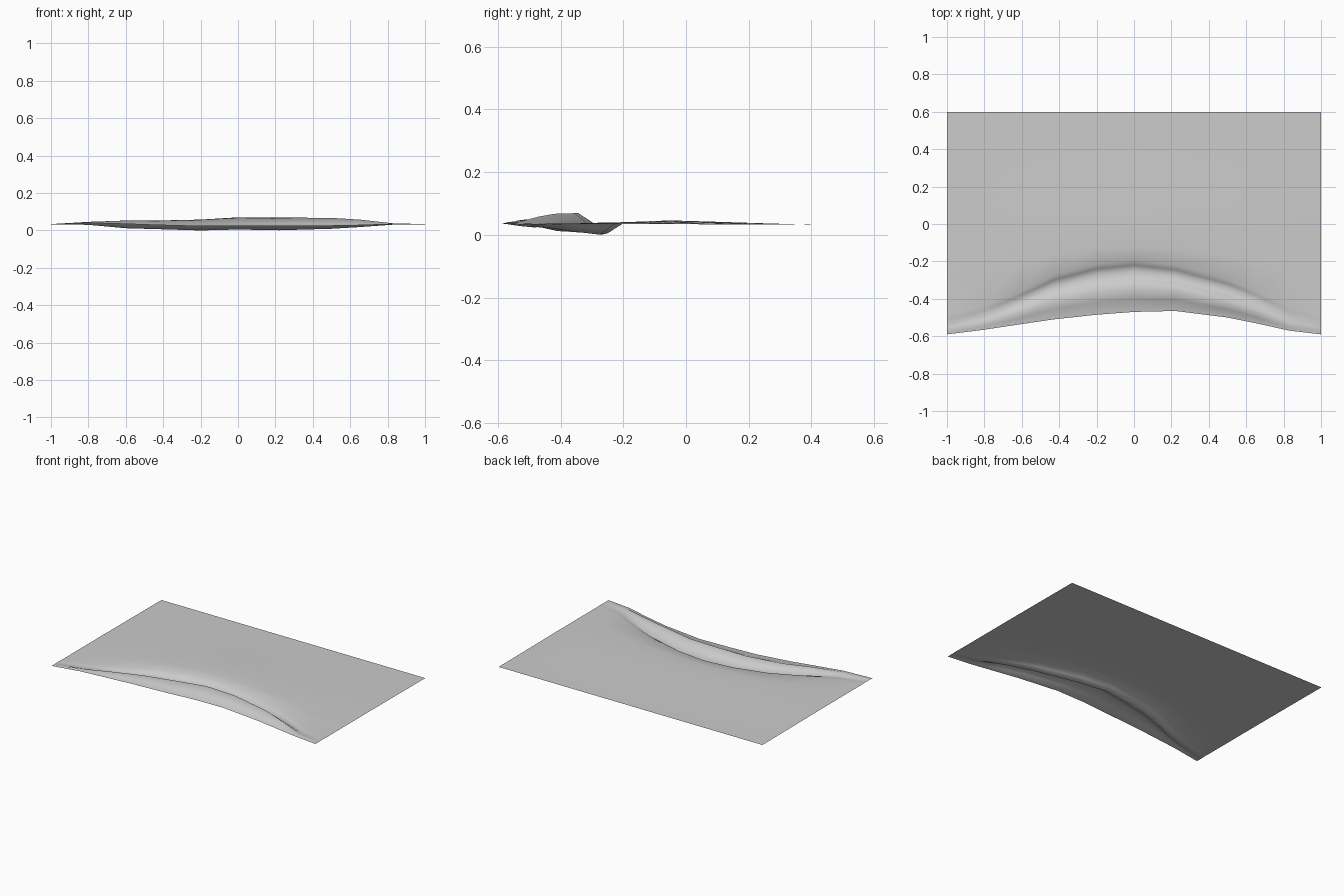
import bpy, bmesh, math

if "Cube" in bpy.data.objects:
    bpy.data.objects.remove(bpy.data.objects["Cube"])

# Columns across the sheet: x, front edge (y, z), fold ridge (y, z), fold trough (y, z)
COLUMNS = [
    (-1.00, -.59, .034, -.570, .034, -.54, .034),
    (-0.80, -.565, .041, -.535, .046, -.49, .030),
    (-0.60, -.535, .035, -.470, .053, -.41, .012),
    (-0.43, -.51, .029, -.410, .053, -.33, .007),
    (-0.20, -.485, .023, -.365, .058, -.27, .000),
    (0.00, -.47, .025, -.345, .070, -.25, .005),
    (0.22, -.465, .024, -.355, .069, -.275, .001),
    (0.50, -.50, .025, -.420, .067, -.35, .009),
    (0.65, -.53, .028, -.470, .058, -.41, .018),
    (0.83, -.57, .034, -.545, .038, -.50, .031),
    (1.00, -.59, .034, -.570, .034, -.54, .034),
]
BACK_ROWS = [-.05, .10, .25, .40, .60]


def mix(a, b, t):
    return a + (b - a) * t


def column_points(x, ey, ez, ry, rz, ty, tz):
    """Front-to-back section through the fold and the flat field."""
    swell = max(0, math.cos(x * math.pi / 2))
    lip_y = ty + .055
    pts = [(ey, ez),
           (mix(ry, ey, .45), mix(rz, ez, .75)),      # foot of the front flap
           (ry, rz),                                  # ridge
           (mix(ry, ty, .5), mix(rz, tz, .48)),       # back slope
           (ty, tz),                                  # trough
           (mix(ty, lip_y, .55), mix(tz, .037, .6)),
           (lip_y, .034 + .005 * swell)]              # lip of the flat field
    pts.append((mix(lip_y, BACK_ROWS[0], .5), .034 + .009 * swell))
    for y in BACK_ROWS:
        rise = .012 * max(0, 1 - abs(y + .05) / .45) * swell
        pts.append((y, .034 + rise - .003 * max(0, y) / .6))
    return [(x, y, z) for y, z in pts]


# Folded sheet
bm = bmesh.new()
grid = [[bm.verts.new(p) for p in column_points(*c)] for c in COLUMNS]
for left, right in zip(grid, grid[1:]):
    for j in range(len(left) - 1):
        bm.faces.new((left[j], right[j], right[j + 1], left[j + 1]))
for f in bm.faces:
    f.smooth = True
mesh = bpy.data.meshes.new("folded_sheet")
bm.to_mesh(mesh)
bm.free()

mat = bpy.data.materials.new("light grey")
mat.diffuse_color = (.6, .6, .6, 1)
mat.use_nodes = True
mat.node_tree.nodes["Principled BSDF"].inputs["Base Color"].default_value = mat.diffuse_color
mesh.materials.append(mat)
sheet = bpy.data.objects.new("folded_sheet", mesh)
bpy.context.collection.objects.link(sheet)
